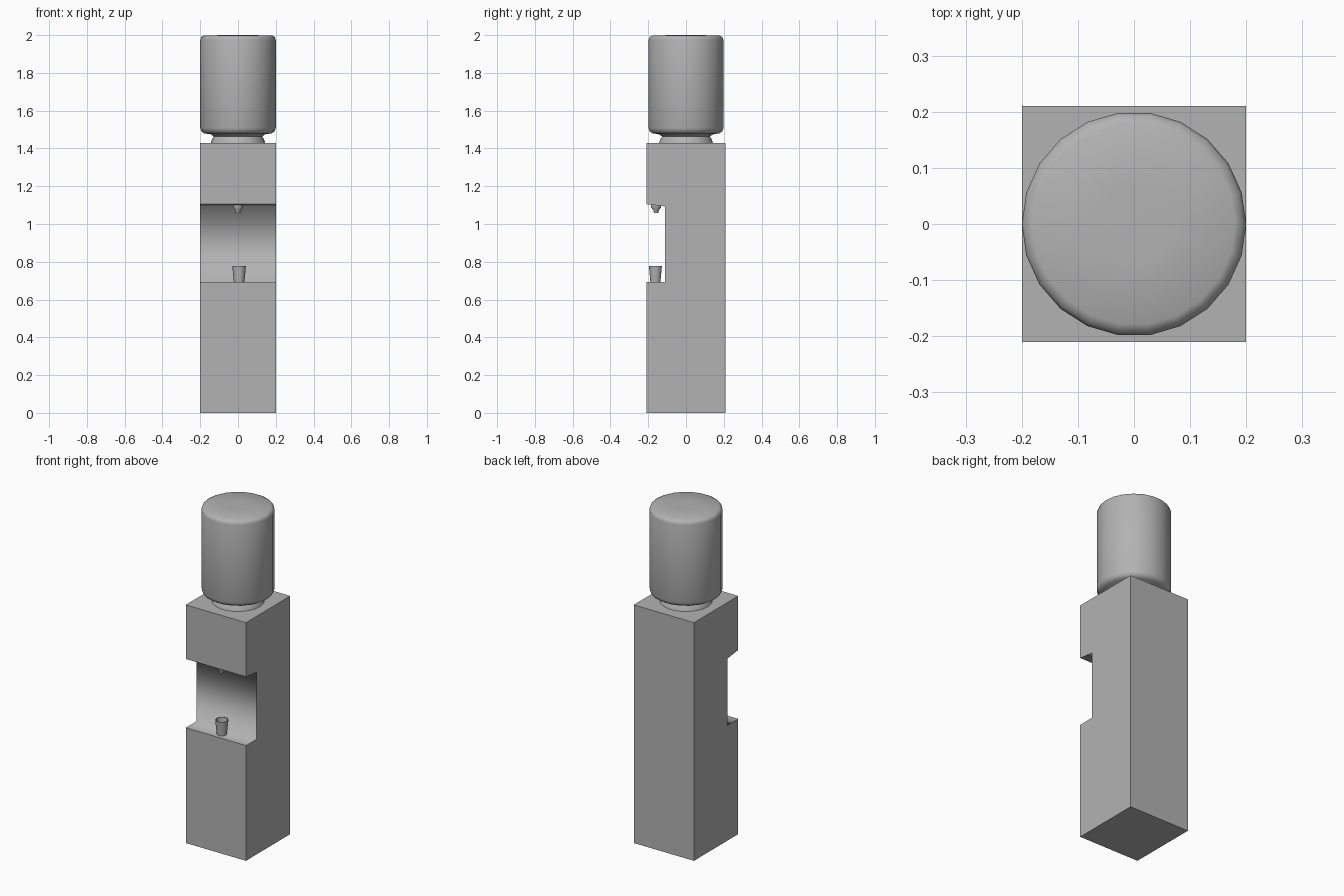
import bpy, bmesh
from math import cos, sin, pi, radians

if "Cube" in bpy.data.objects:
    bpy.data.objects.remove(bpy.data.objects["Cube"])


def finish(name, bm, angle=40):
    bmesh.ops.recalc_face_normals(bm, faces=bm.faces)
    mesh = bpy.data.meshes.new(name)
    bm.to_mesh(mesh)
    bm.free()
    ob = bpy.data.objects.new(name, mesh)
    bpy.context.collection.objects.link(ob)
    bpy.ops.object.select_all(action='DESELECT')
    ob.select_set(True)
    bpy.context.view_layer.objects.active = ob
    bpy.ops.object.shade_smooth_by_angle(angle=radians(angle))
    mat = bpy.data.materials.get("dark_grey") or bpy.data.materials.new("dark_grey")
    mat.diffuse_color = (0.45, 0.45, 0.45, 1)
    mat.use_nodes = True
    mat.node_tree.nodes["Principled BSDF"].inputs["Base Color"].default_value = mat.diffuse_color
    mesh.materials.append(mat)
    return ob


def lathe(name, profile, sides, x=0, y=0, angle=40):
    """Revolve (radius, z) points round a vertical axis, capping both ends."""
    bm = bmesh.new()
    rings = [[bm.verts.new((x + r * cos(2 * pi * i / sides),
                            y + r * sin(2 * pi * i / sides), z))
              for i in range(sides)] for r, z in profile]
    for a, b in zip(rings, rings[1:]):
        for i in range(sides):
            j = (i + 1) % sides
            bm.faces.new((a[i], a[j], b[j], b[i]))
    bm.faces.new(rings[0][::-1])
    bm.faces.new(rings[-1])
    return finish(name, bm, angle)


# Cabinet: side profile with the dispensing recess, extruded across x
side = [(-0.21, 0), (0.21, 0), (0.21, 1.43), (-0.21, 1.43), (-0.21, 1.105),
        (-0.11, 1.093), (-0.11, 0.692), (-0.21, 0.692)]
bm = bmesh.new()
face = bm.faces.new([bm.verts.new((-0.2, y, z)) for y, z in side])
ext = bmesh.ops.extrude_face_region(bm, geom=[face])
bmesh.ops.translate(bm, vec=(0.4, 0, 0),
                    verts=[v for v in ext["geom"] if isinstance(v, bmesh.types.BMVert)])
cabinet = finish("cabinet", bm, 30).data

# Inner corners of the recess are shaded smoothly
for e in cabinet.edges:
    a, b = (cabinet.vertices[i].co for i in e.vertices)
    if abs(a.y + 0.11) < 0.01 and abs(b.y + 0.11) < 0.01 and abs(a.z - b.z) < 0.01:
        e.use_edge_sharp = False

# Water bottle and the collar it stands in
lathe("bottle", [(0.115, 1.455), (0.145, 1.475), (0.178, 1.48), (0.194, 1.49),
                 (0.2, 1.508), (0.2, 1.975), (0.195, 1.99), (0.18, 1.998),
                 (0.065, 2.0)], 22, angle=60)
lathe("bottle_collar", [(0.144, 1.43), (0.138, 1.447), (0.125, 1.469)], 22)

# Tap under the recess ceiling
lathe("tap", [(0.026, 1.101), (0.026, 1.087), (0.014, 1.072), (0.012, 1.057)],
      12, y=-0.158, angle=60)

# Hollow cup on the recess floor
lathe("cup", [(0.028, 0.692), (0.036, 0.778), (0.033, 0.778), (0.026, 0.698)],
      10, x=0.006, y=-0.162)
